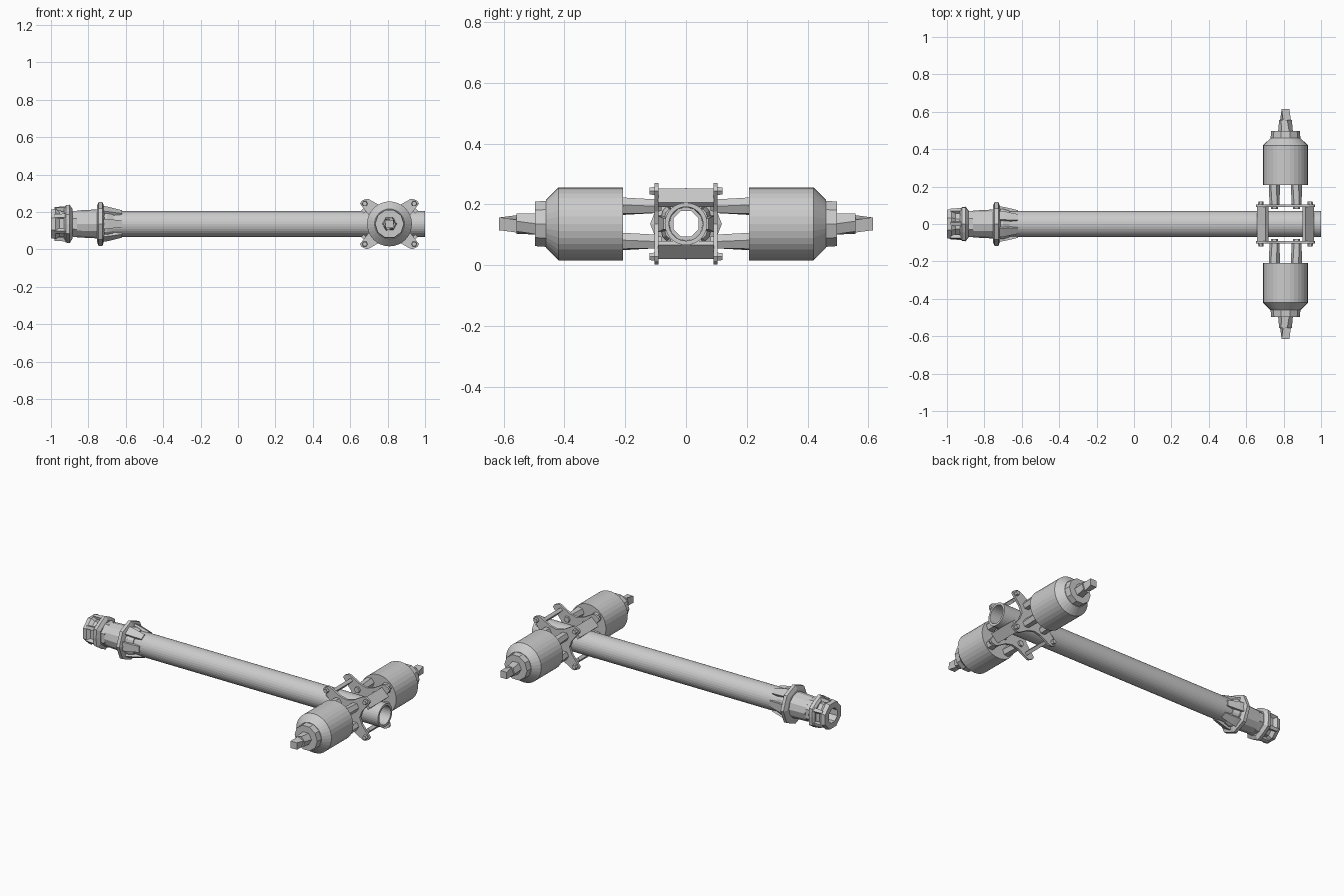
import bpy, bmesh, math
from mathutils import Vector

if "Cube" in bpy.data.objects:
    bpy.data.objects.remove(bpy.data.objects["Cube"])

CX, CZ = 0.81, 0.136   # hub centre (x) and height of every axis


def make(name, bm, smooth=False):
    bmesh.ops.recalc_face_normals(bm, faces=bm.faces[:])
    me = bpy.data.meshes.new(name)
    bm.to_mesh(me)
    bm.free()
    ob = bpy.data.objects.new(name, me)
    bpy.context.collection.objects.link(ob)
    if smooth:
        bpy.context.view_layer.objects.active = ob
        ob.select_set(True)
        bpy.ops.object.shade_smooth_by_angle(angle=math.radians(30))
        ob.select_set(False)
    return ob


def lathe(name, prof, axis, origin, segs, hollow=False, phase=0.0, twist=0.0, smooth=False, star=1.0):
    """Revolve (distance, radius) points about x or y; star scales every other vertex."""
    bm = bmesh.new()
    o = Vector(origin)
    rings = []
    for k, (t, r) in enumerate(prof):
        ring = []
        for i in range(segs):
            a = 2 * math.pi * i / segs + phase + twist * k
            q = r * (star if i % 2 else 1)
            c, s = q * math.cos(a), q * math.sin(a)
            ring.append(bm.verts.new(o + Vector((t, c, s) if axis == 'x' else (c, t, s))))
        rings.append(ring)
    pairs = list(zip(rings, rings[1:]))
    if hollow:
        pairs.append((rings[-1], rings[0]))
    else:
        bm.faces.new(rings[0])
        bm.faces.new(rings[-1])
    for p, q in pairs:
        for i in range(segs):
            j = (i + 1) % segs
            bm.faces.new((p[i], p[j], q[j], q[i]))
    return make(name, bm, smooth)


def extrude_y(name, pts, y0, y1):
    """Extrude an (x, z) outline along y."""
    bm = bmesh.new()
    f = bm.faces.new([bm.verts.new((x, y0, z)) for x, z in pts])
    g = bmesh.ops.extrude_face_region(bm, geom=[f])['geom']
    bmesh.ops.translate(bm, vec=(0, y1 - y0, 0),
                        verts=[v for v in g if isinstance(v, bmesh.types.BMVert)])
    return make(name, bm)


# Long hollow tube
lathe('main_tube', [(-0.72, 0.070), (1.0, 0.070), (1.0, 0.056), (-0.72, 0.056)],
      'x', (0, 0, CZ), 32, hollow=True)

# Clamp on the far end: sleeve, flanges and open nut
lathe('clamp_sleeve', [(-0.86, 0.072), (-0.76, 0.077), (-0.70, 0.088), (-0.665, 0.076),
                       (-0.665, 0.058), (-0.86, 0.055)], 'x', (0, 0, CZ), 12, hollow=True)
lathe('large_flange', [(-0.755, 0.095), (-0.745, 0.118), (-0.725, 0.118), (-0.715, 0.09),
                       (-0.715, 0.07), (-0.755, 0.07)], 'x', (0, 0, CZ), 16,
      hollow=True, phase=math.pi / 2, star=0.93)
lathe('small_flange', [(-0.93, 0.085), (-0.92, 0.10), (-0.90, 0.103), (-0.885, 0.08),
                       (-0.885, 0.055), (-0.93, 0.055)], 'x', (0, 0, CZ), 12,
      hollow=True, phase=math.pi / 2, star=0.9)
lathe('end_nut', [(-1.0, 0.082), (-0.975, 0.088), (-0.955, 0.072), (-0.86, 0.075),
                  (-0.86, 0.045), (-1.0, 0.045)], 'x', (0, 0, CZ), 8,
      hollow=True, phase=math.pi / 8)

# Tapering fingers gripping the tube, and teeth around the nut
for i in range(6):
    a = i * math.pi / 3
    bm = bmesh.new()
    rings = []
    for x, r, w in ((-0.73, 0.097, 0.028), (-0.695, 0.091, 0.026), (-0.62, 0.074, 0.018)):
        ring = []
        for rr, ww in ((r, w), (r, -w), (0.066, -w), (0.066, w)):
            ring.append(bm.verts.new((x, rr * math.cos(a) - ww * math.sin(a),
                                      CZ + rr * math.sin(a) + ww * math.cos(a))))
        rings.append(ring)
    for p, q in zip(rings, rings[1:]):
        for k in range(4):
            bm.faces.new((p[k], p[(k + 1) % 4], q[(k + 1) % 4], q[k]))
    bm.faces.new(rings[0])
    bm.faces.new(rings[-1])
    make(f'clamp_finger_{i}', bm)
    o = (0, 0.08 * math.cos(a + 0.5), CZ + 0.08 * math.sin(a + 0.5))
    lathe(f'nut_tooth_{i}', [(-0.98, 0.012), (-0.92, 0.016)], 'x', o, 4, phase=a)

# Outline of a four-armed bracket plate with concave sides
quarter = [(0.09, 0.0), (0.105, 0.04), (0.158, 0.108), (0.15, 0.122), (0.125, 0.134),
           (0.11, 0.132), (0.045, 0.095), (0.0, 0.085)]
outline = (quarter[:-1] + [(-x, z) for x, z in reversed(quarter)][:-1]
           + [(-x, -z) for x, z in quarter][:-1] + [(x, -z) for x, z in reversed(quarter)][:-1])
outline = [(CX + x, CZ + z) for x, z in outline]

corners = [(sx, sz) for sx in (-1, 1) for sz in (-1, 1)]
for s, side in ((-1, 'front'), (1, 'back')):
    extrude_y(f'{side}_bracket_plate', outline, s * 0.09, s * 0.104)

    # Motor body with stepped cap and shaft
    lathe(f'{side}_motor', [(s * 0.208, 0.120), (s * 0.42, 0.120), (s * 0.46, 0.080)],
          'y', (CX, 0, CZ), 32)
    lathe(f'{side}_motor_cap', [(s * 0.455, 0.080), (s * 0.497, 0.077)], 'y', (CX, 0, CZ), 10)
    lathe(f'{side}_shaft_collar', [(s * 0.49, 0.040), (s * 0.557, 0.035)],
          'y', (CX, 0, CZ), 6, twist=0.25)
    lathe(f'{side}_shaft', [(s * 0.55, 0.032), (s * 0.615, 0.030)],
          'y', (CX, 0, CZ), 4, phase=0.4, twist=0.4)

    for k, (sx, sz) in enumerate(corners):
        # Standoffs between plate and motor, with nuts on the inner face
        post = (CX + sx * 0.059, 0, CZ + sz * 0.058)
        lathe(f'{side}_standoff_{k}', [(s * 0.10, 0.026), (s * 0.212, 0.031)],
              'y', post, 6, twist=0.15)
        lathe(f'{side}_standoff_nut_{k}', [(s * 0.08, 0.018), (s * 0.092, 0.020)], 'y', post, 6)
        # Corner bolts
        lathe(f'{side}_bolt_{k}', [(s * 0.10, 0.016), (s * 0.12, 0.013)], 'y',
              (CX + sx * 0.132, 0, CZ + sz * 0.108), 6)

# Slanted crossbars joining the two plates at the corners
for k, (sx, sz) in enumerate(corners):
    bar = [(0.152, 0.070), (0.106, 0.116), (0.092, 0.102), (0.138, 0.056)]
    extrude_y(f'crossbar_{k}', [(CX + sx * x, CZ + sz * z) for x, z in bar], -0.092, 0.092)
